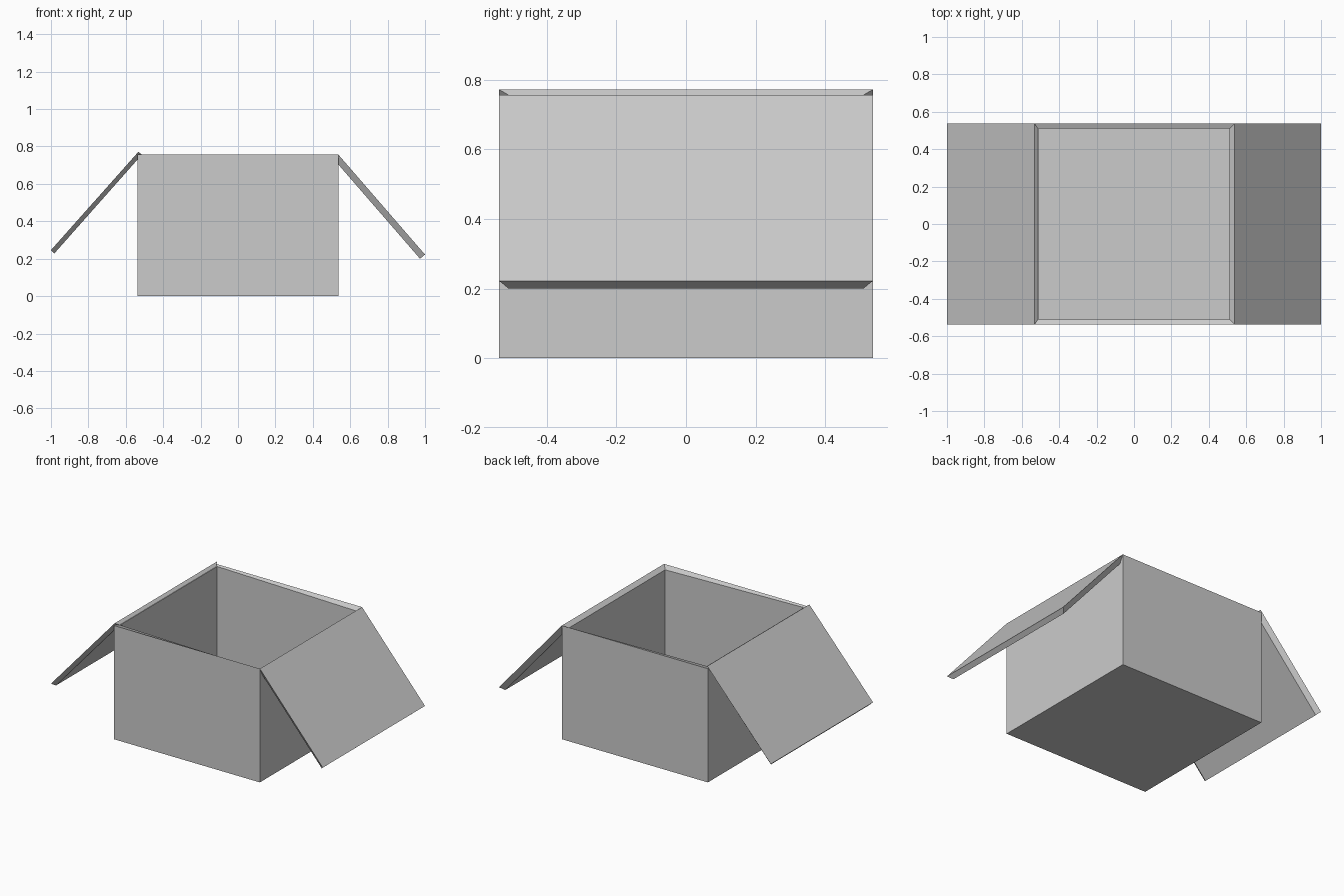
import bpy

if "Cube" in bpy.data.objects:
    bpy.data.objects.remove(bpy.data.objects["Cube"])

W, T, H = 0.537, 0.027, 0.756   # half width, wall thickness, height
I = W - T


def loft(name, rings):
    """Bridge a series of four-point rings and cap both ends."""
    verts = [p for ring in rings for p in ring]
    faces = [(3, 2, 1, 0)]
    for r in range(len(rings) - 1):
        for k in range(4):
            a, b = r * 4 + k, r * 4 + (k + 1) % 4
            faces.append((a, b, b + 4, a + 4))
    n = len(verts)
    faces.append((n - 4, n - 3, n - 2, n - 1))
    mesh = bpy.data.meshes.new(name)
    mesh.from_pydata(verts, [], faces)
    mesh.update()
    obj = bpy.data.objects.new(name, mesh)
    bpy.context.collection.objects.link(obj)
    return obj


def square(r, z_left, z_right):
    return [(-r, -r, z_left), (r, -r, z_right), (r, r, z_right), (-r, r, z_left)]


def panel(hinge, tip, half):
    """Rectangle spanning y between two (x, z) points, ordered to face +z."""
    a, b = sorted((hinge, tip))
    return [(a[0], -half, a[1]), (b[0], -half, b[1]),
            (b[0], half, b[1]), (a[0], half, a[1])]


# Open box body, with the rim dipping inward on the hinged right side
loft("box_body", [square(W, 0, 0), square(W, H, H),
                  square(I, H, H - 0.022), square(I, T, T)])

# Flaps: the underside is narrower than the top, giving bevelled ends
loft("right_flap", [panel((I, H - 0.022), (0.973, 0.200), I),
                    panel((W, H), (1.0, 0.222), W)])
loft("left_flap", [panel((-0.514, 0.756), (-0.982, 0.228), I),
                   panel((-0.532, 0.772), (-1.0, 0.246), W)])
